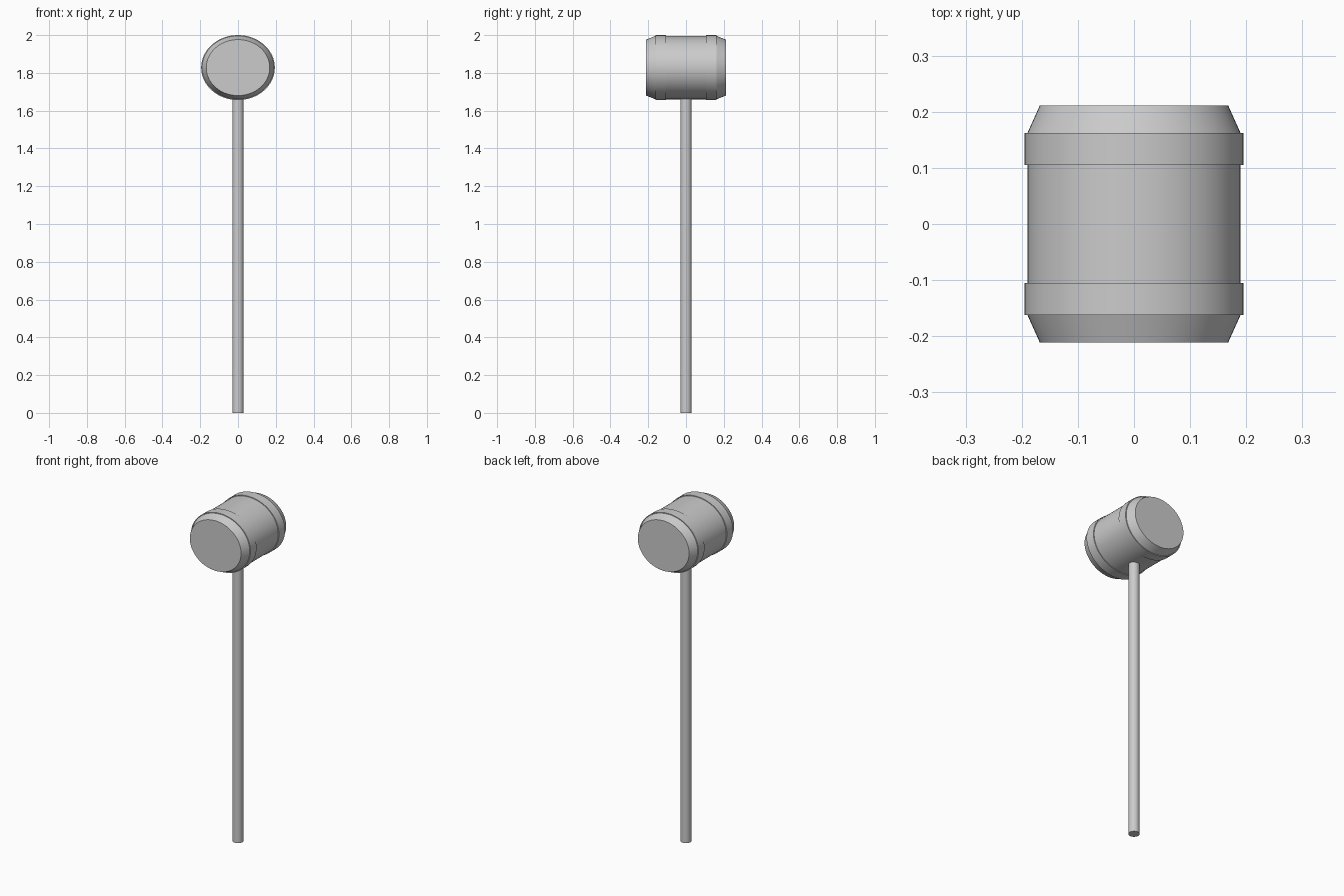
import bpy, bmesh, math

if "Cube" in bpy.data.objects:
    bpy.data.objects.remove(bpy.data.objects["Cube"])

SIDES = 64
HEAD_Z = 1.828
SQUASH = 0.172 / 0.195   # head is slightly oval


def lathe(name, profile, closed=False):
    """Spin (radius, y) points round the y axis as an oval head part."""
    bm = bmesh.new()
    rings = []
    for r, y in profile:
        rings.append([bm.verts.new((r * math.cos(a), y, HEAD_Z + r * SQUASH * math.sin(a)))
                      for a in (2 * math.pi * i / SIDES for i in range(SIDES))])
    pairs = list(zip(rings, rings[1:]))
    if closed:
        pairs.append((rings[-1], rings[0]))
    else:
        bm.faces.new(rings[0])
        bm.faces.new(rings[-1])
    for a, b in pairs:
        for i in range(SIDES):
            j = (i + 1) % SIDES
            bm.faces.new((a[i], a[j], b[j], b[i]))
    bmesh.ops.recalc_face_normals(bm, faces=bm.faces)
    mesh = bpy.data.meshes.new(name)
    bm.to_mesh(mesh)
    bm.free()
    obj = bpy.data.objects.new(name, mesh)
    bpy.context.collection.objects.link(obj)
    return obj


def smooth(obj):
    bpy.ops.object.select_all(action='DESELECT')
    obj.select_set(True)
    bpy.context.view_layer.objects.active = obj
    bpy.ops.object.shade_smooth_by_angle(angle=math.radians(20))


# Barrel-shaped head with tapered ends
smooth(lathe("mallet_head", [(0.168, -0.211), (0.19, -0.162), (0.19, 0.162), (0.168, 0.211)]))

# Raised band near each end
for label, s in (("front", -1), ("back", 1)):
    smooth(lathe(label + "_band", [(0.188, s * 0.105), (0.195, s * 0.105),
                                   (0.195, s * 0.162), (0.188, s * 0.162)], closed=True))

# Long round handle, let slightly into the head
TOP = 1.68
bpy.ops.mesh.primitive_cylinder_add(vertices=32, radius=0.03, depth=TOP, location=(0, 0, TOP / 2))
handle = bpy.context.object
handle.name = "handle"
smooth(handle)
